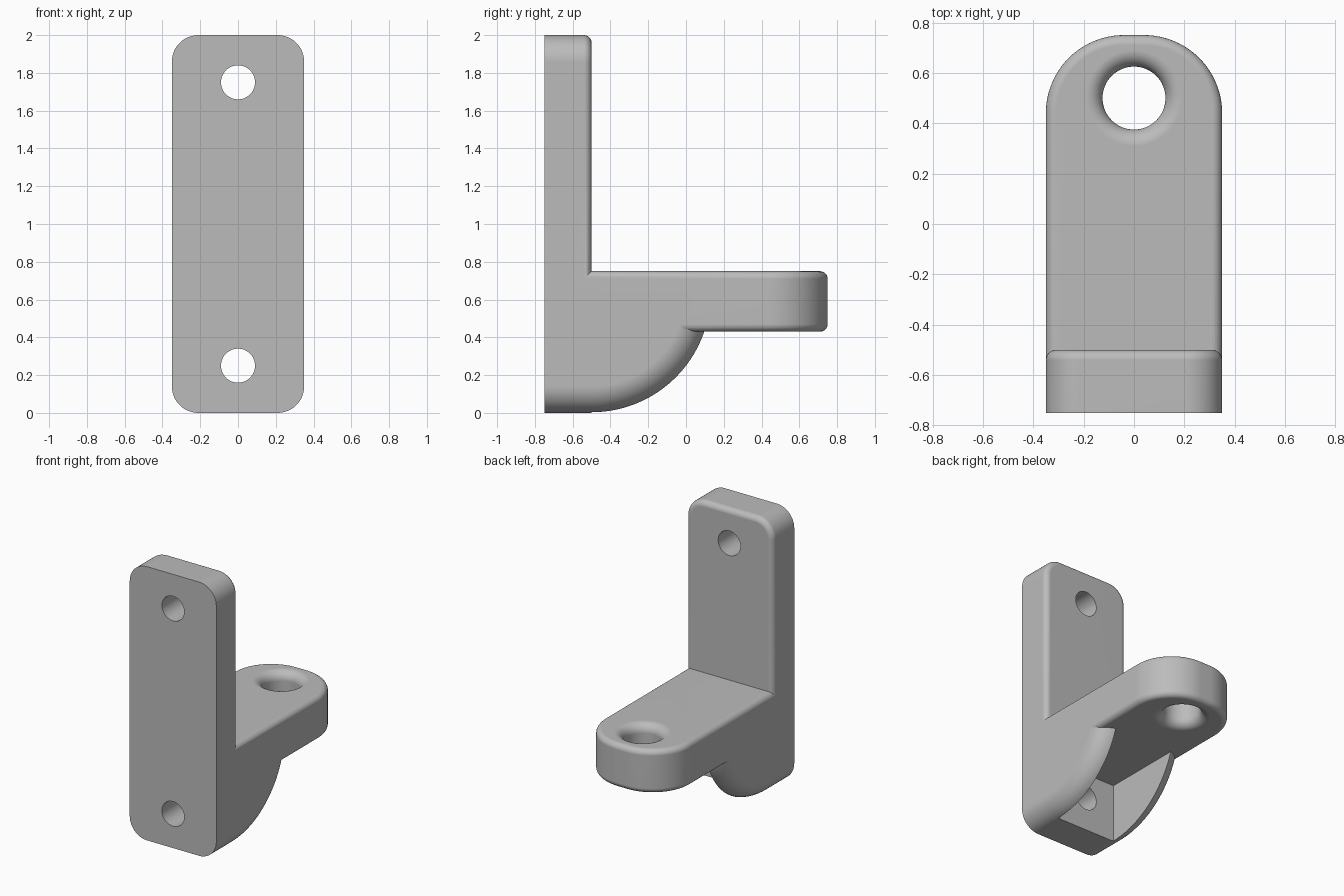
import bpy, bmesh, math
from mathutils import Vector

if "Cube" in bpy.data.objects:
    bpy.data.objects.remove(bpy.data.objects["Cube"], do_unlink=True)

HALF_W = 0.35      # half width of every part
CORNER = 0.14      # plate corner radius
FILLET = 0.04      # small edge rounding
BACK_Y = -0.5      # rear face of the plate
SWEEP_R = 0.634    # radius of the gusset curve

grey = bpy.data.materials.new("grey")
grey.use_nodes = True
colour = (0.5, 0.5, 0.5, 1)
grey.diffuse_color = colour
grey.node_tree.nodes["Principled BSDF"].inputs["Base Color"].default_value = colour


def to_object(name, bm):
    bmesh.ops.recalc_face_normals(bm, faces=bm.faces[:])
    mesh = bpy.data.meshes.new(name)
    bm.to_mesh(mesh)
    bm.free()
    mesh.materials.append(grey)
    obj = bpy.data.objects.new(name, mesh)
    bpy.context.collection.objects.link(obj)
    return obj


def arc(cx, cy, r, start, end, n):
    angles = [math.radians(start + (end - start) * i / n) for i in range(n + 1)]
    return [(cx + r * math.cos(a), cy + r * math.sin(a)) for a in angles]


def prism(name, outline, depth, rounded):
    """Extrude an outline by a depth vector; round the rims chosen by a rule."""
    bm = bmesh.new()
    face = bm.faces.new([bm.verts.new(p) for p in outline])
    start = list(face.edges)
    new = bmesh.ops.extrude_face_region(bm, geom=[face], use_keep_orig=True)["geom"]
    moved = [g for g in new if isinstance(g, bmesh.types.BMVert)]
    end = [g for g in new if isinstance(g, bmesh.types.BMEdge)]
    bmesh.ops.translate(bm, verts=moved, vec=Vector(depth))
    bmesh.ops.recalc_face_normals(bm, faces=bm.faces[:])
    rims = end + (start if rounded == "both" else [])
    bmesh.ops.bevel(bm, geom=rims, offset=FILLET, segments=6, profile=0.5, affect="EDGES")
    return to_object(name, bm)


def lathe(name, profile, move, steps=64, tilt=0):
    """Spin a closed radius/height profile into a solid cutter."""
    bm = bmesh.new()
    rings = [[bm.verts.new((x, y, z)) for x, y in arc(0, 0, r, 0, 360 - 360 / steps, steps - 1)]
             for r, z in profile]
    for a, b in zip(rings, rings[1:]):
        for i in range(steps):
            j = (i + 1) % steps
            bm.faces.new((a[i], a[j], b[j], b[i]))
    bm.faces.new(rings[0])
    bm.faces.new(rings[-1])
    obj = to_object(name, bm)
    for v in obj.data.vertices:
        x, y, z = v.co
        v.co = Vector((x, z, -y) if tilt else (x, y, z)) + Vector(move)
    return obj


def combine(target, tool, operation):
    mod = target.modifiers.new("combine", "BOOLEAN")
    mod.operation, mod.solver, mod.object = operation, "EXACT", tool
    bpy.context.view_layer.objects.active = target
    bpy.ops.object.modifier_apply(modifier=mod.name)
    bpy.data.objects.remove(tool, do_unlink=True)


# Upright mounting plate with rounded corners
inner = HALF_W - CORNER
plate_outline = (arc(inner, 2 - CORNER, CORNER, 0, 90, 12) + arc(-inner, 2 - CORNER, CORNER, 90, 180, 12)
                 + arc(-inner, CORNER, CORNER, 180, 270, 12) + arc(inner, CORNER, CORNER, 270, 360, 12))
bracket = prism("bracket", [(x, -0.75, z) for x, z in plate_outline], (0, 0.25, 0), "rear")

# Horizontal arm with a rounded end
end_r = 0.31
end_x, end_y = HALF_W - end_r, 0.75 - end_r
arm_outline = ([(HALF_W, -0.65)] + arc(end_x, end_y, end_r, 0, 90, 24)
               + arc(-end_x, end_y, end_r, 90, 180, 24) + [(-HALF_W, -0.65)])
arm = prism("arm", [(x, y, 0.43) for x, y in arm_outline], (0, 0, 0.32), "both")

# Curved gusset: the plate's rounded underside swept up to the arm
section = ([(-HALF_W, SWEEP_R)]
           + [(x, CORNER + z) for x, z in arc(-inner, 0, CORNER, 180, 270, 12)]
           + [(x, CORNER + z) for x, z in arc(inner, 0, CORNER, 270, 360, 12)]
           + [(HALF_W, SWEEP_R)])
bm = bmesh.new()
stations = [[bm.verts.new((x, -0.58, d)) for x, d in section]]
for i in range(33):
    a = math.radians(90 * i / 32)
    stations.append([bm.verts.new((x, BACK_Y + (SWEEP_R - d) * math.sin(a),
                                   SWEEP_R - (SWEEP_R - d) * math.cos(a))) for x, d in section])
for a, b in zip(stations, stations[1:]):
    for i in range(len(section)):
        j = (i + 1) % len(section)
        bm.faces.new((a[i], a[j], b[j], b[i]))
bm.faces.new(stations[0])
bm.faces.new(stations[-1])
bmesh.ops.remove_doubles(bm, verts=bm.verts[:], dist=1e-5)
gusset = to_object("gusset", bm)

# Pocket that leaves two side cheeks
bm = bmesh.new()
bmesh.ops.create_cube(bm, size=1)
for v in bm.verts:
    v.co = Vector((v.co.x * 0.48, BACK_Y + (v.co.y + 0.5), v.co.z * 0.6 + 0.2))
combine(gusset, to_object("pocket", bm), "DIFFERENCE")

combine(bracket, gusset, "UNION")
combine(bracket, arm, "UNION")

# Two bolt holes through the plate
for z in (0.25, 1.75):
    hole = lathe("bolt_hole", [(0.09, -0.9), (0.09, -0.4)], (0, 0, z), tilt=1)
    combine(bracket, hole, "DIFFERENCE")

# Flared eye through the arm
flare, eye = 0.065, 0.125
lower = arc(eye + flare, 0.43 + flare, flare, 270, 180, 10)
upper = arc(eye + flare, 0.75 - flare, flare, 180, 90, 10)
profile = [(eye + flare, 0.4)] + lower + upper + [(eye + flare, 0.8)]
combine(bracket, lathe("eye_hole", profile, (0, 0.5, 0)), "DIFFERENCE")

# Smooth curves, crisp edges
bpy.ops.object.select_all(action="DESELECT")
bracket.select_set(True)
bpy.context.view_layer.objects.active = bracket
bpy.ops.object.shade_smooth_by_angle(angle=math.radians(30))
weighted = bracket.modifiers.new("weighted_normals", "WEIGHTED_NORMAL")
weighted.keep_sharp = True
